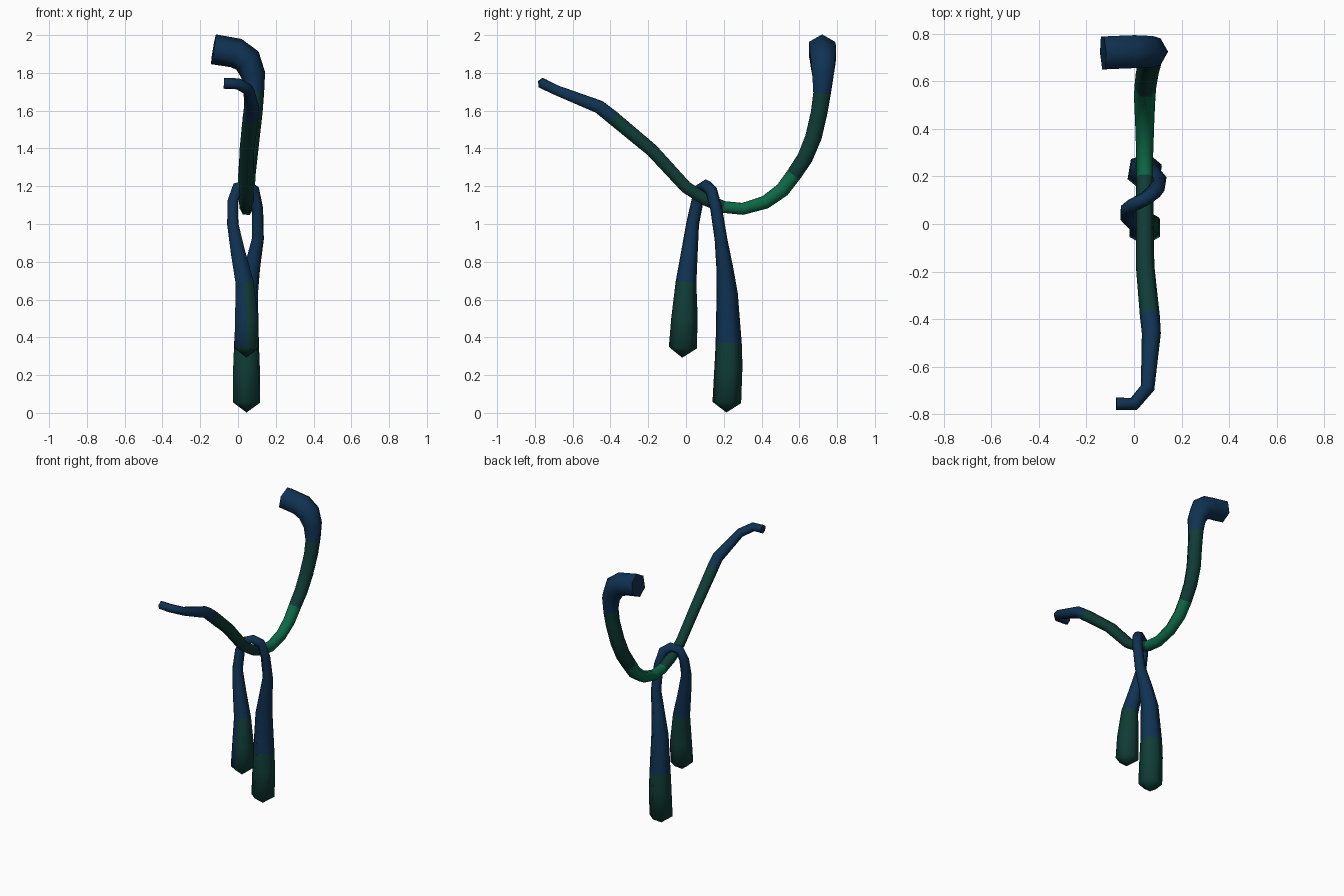
import bpy, bmesh, math
from mathutils import Vector

SIDES = 6

old = bpy.data.objects.get("Cube")
if old:
    bpy.data.objects.remove(old)


def make_material(name, rgb):
    mat = bpy.data.materials.new(name)
    mat.use_nodes = True
    mat.diffuse_color = (*rgb, 1)
    shader = mat.node_tree.nodes["Principled BSDF"]
    shader.inputs["Base Color"].default_value = (*rgb, 1)
    shader.inputs["Roughness"].default_value = 0.8
    return mat


MATERIALS = [
    make_material("dark blue", (0.005, 0.032, 0.085)),
    make_material("dark teal", (0.005, 0.045, 0.036)),
    make_material("bright green", (0.004, 0.14, 0.065)),
]
BLUE, TEAL, GREEN = range(len(MATERIALS))


def make_tube(name, path, start_axis, colour_rule, tip=0.0):
    """Sweep a hexagon of changing radius along the path."""
    centres = [Vector(p[:3]) for p in path]
    last = len(path) - 1
    bm = bmesh.new()
    rings = []
    axis = Vector(start_axis)
    for i, centre in enumerate(centres):
        before = (centre - centres[max(i - 1, 0)]).normalized()
        after = (centres[min(i + 1, last)] - centre).normalized()
        tangent = (before + after).normalized()
        # carry the cross-section along without twisting
        axis = (axis - tangent * axis.dot(tangent)).normalized()
        side = tangent.cross(axis)
        ring = []
        for k in range(SIDES):
            a = math.tau * k / SIDES
            offset = axis * math.cos(a) + side * math.sin(a)
            ring.append(bm.verts.new(centre + offset * path[i][3]))
        rings.append(ring)

    # side walls
    for i in range(last):
        middle = (centres[i] + centres[i + 1]) / 2
        for k in range(SIDES):
            n = (k + 1) % SIDES
            face = bm.faces.new((rings[i][k], rings[i][n],
                                 rings[i + 1][n], rings[i + 1][k]))
            face.normal_update()
            face.material_index = colour_rule(middle, face.calc_center_median() - middle)

    # ends, flat or pointed
    for ring, end, inner in ((rings[0], centres[0], centres[1]),
                             (rings[-1], centres[-1], centres[-2])):
        colour = colour_rule(end, Vector((0, 0, 0)))
        if tip:
            point = bm.verts.new(end + (end - inner).normalized() * tip)
            caps = [bm.faces.new((ring[k], ring[(k + 1) % SIDES], point))
                    for k in range(SIDES)]
        else:
            caps = [bm.faces.new(ring)]
        for face in caps:
            face.material_index = colour

    bmesh.ops.recalc_face_normals(bm, faces=bm.faces)
    mesh = bpy.data.meshes.new(name)
    bm.to_mesh(mesh)
    bm.free()
    for mat in MATERIALS:
        mesh.materials.append(mat)
    obj = bpy.data.objects.new(name, mesh)
    bpy.context.collection.objects.link(obj)
    bpy.ops.object.select_all(action="DESELECT")
    obj.select_set(True)
    bpy.context.view_layer.objects.active = obj
    bpy.ops.object.shade_smooth_by_angle(angle=math.radians(70))
    return obj


def strand_colour(middle, outward):
    if middle.y < -0.4 or middle.z > 1.69 and middle.y > 0:
        return BLUE
    if 0.2 < middle.y < 0.58:
        return GREEN
    return TEAL


def loop_colour(middle, outward):
    front_leg = middle.y < 0.1
    if middle.z > (0.7 if front_leg else 0.37):
        return BLUE
    # one front facet of the short leg stays blue
    if front_leg and outward.x < -0.01 and outward.y < -0.01:
        return BLUE
    return TEAL


# long curved strand, from the thick hooked end to the thin one: x, y, z, radius
strand = [
    (-0.13, 0.72, 1.925, 0.08),
    (-0.01, 0.725, 1.905, 0.08),
    (0.05, 0.725, 1.865, 0.076),
    (0.08, 0.725, 1.79, 0.065),
    (0.085, 0.72, 1.69, 0.053),
    (0.08, 0.705, 1.59, 0.05),
    (0.065, 0.675, 1.46, 0.05),
    (0.055, 0.63, 1.35, 0.048),
    (0.047, 0.57, 1.26, 0.046),
    (0.045, 0.51, 1.18, 0.044),
    (0.045, 0.42, 1.115, 0.04),
    (0.045, 0.3, 1.08, 0.036),
    (0.045, 0.2, 1.09, 0.036),
    (0.045, 0.1, 1.13, 0.037),
    (0.045, 0.0, 1.195, 0.037),
    (0.047, -0.18, 1.39, 0.039),
    (0.067, -0.39, 1.565, 0.042),
    (0.073, -0.46, 1.62, 0.04),
    (0.057, -0.69, 1.71, 0.03),
    (0.0, -0.757, 1.742, 0.03),
    (-0.075, -0.757, 1.745, 0.029),
]
make_tube("curved_strand", strand, (0, 0, 1), strand_colour)

# loop hung over the strand, from the short leg to the long one
loop = [
    (0.045, -0.017, 0.345, 0.074),
    (0.045, -0.008, 0.5, 0.07),
    (0.035, 0.0, 0.69, 0.055),
    (0.0, 0.018, 0.85, 0.044),
    (-0.028, 0.035, 1.0, 0.034),
    (-0.027, 0.06, 1.12, 0.032),
    (-0.005, 0.08, 1.19, 0.032),
    (0.045, 0.105, 1.205, 0.032),
    (0.085, 0.135, 1.175, 0.032),
    (0.103, 0.16, 1.08, 0.032),
    (0.105, 0.185, 0.92, 0.034),
    (0.075, 0.205, 0.77, 0.045),
    (0.052, 0.218, 0.63, 0.057),
    (0.045, 0.226, 0.37, 0.07),
    (0.045, 0.225, 0.25, 0.075),
    (0.045, 0.216, 0.055, 0.077),
]
make_tube("hanging_loop", loop, (0, 1, 0), loop_colour, tip=0.053)
